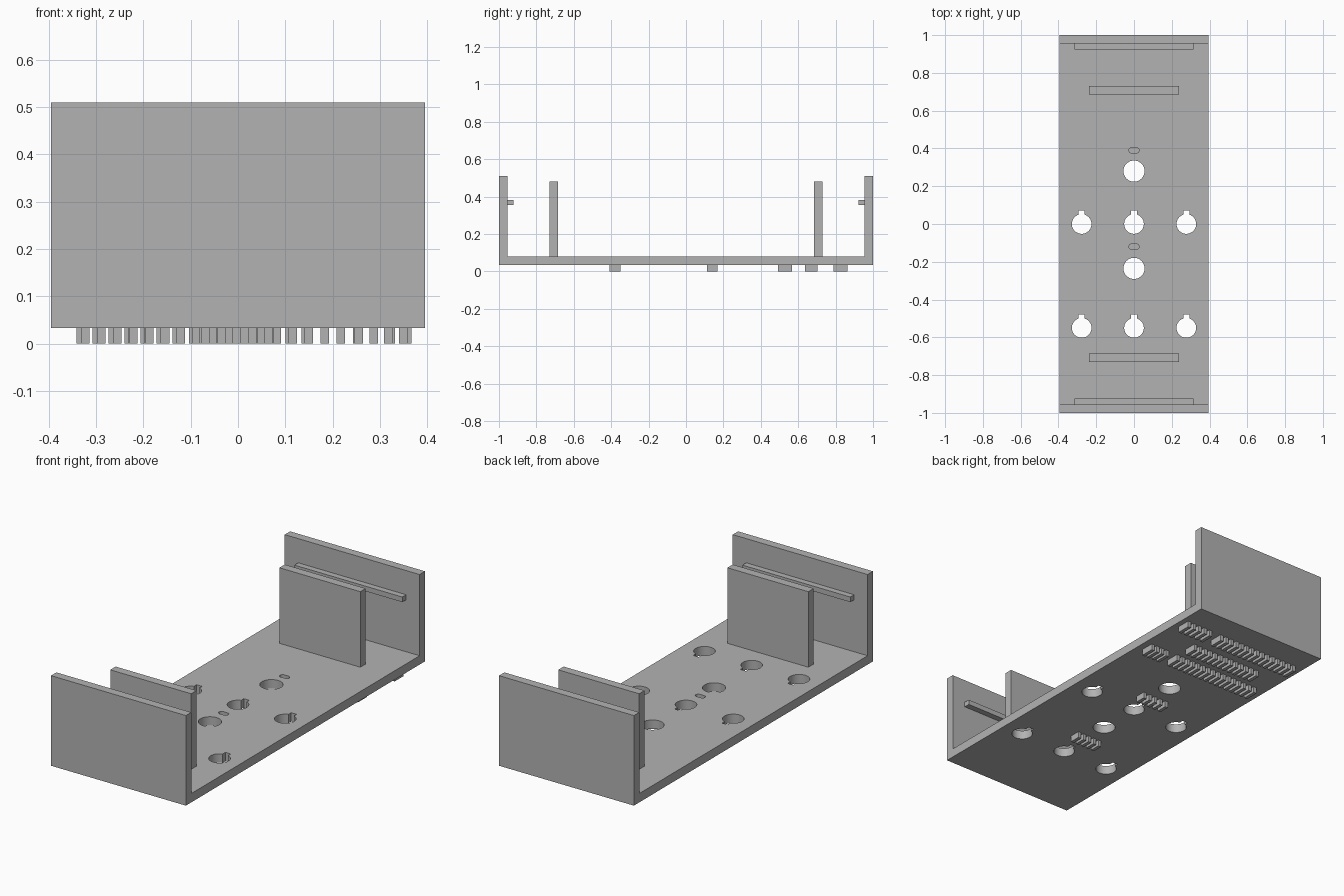
import bpy, bmesh, math

cube = bpy.data.objects.get("Cube")
if cube:
    bpy.data.objects.remove(cube, do_unlink=True)

grey = bpy.data.materials.new("plain grey")
grey.use_nodes = True
grey.diffuse_color = (0.45, 0.45, 0.45, 1)
grey.node_tree.nodes["Principled BSDF"].inputs["Base Color"].default_value = grey.diffuse_color

WIDTH, FLOOR, TOP = 0.395, 0.033, 0.08   # half width, floor underside and top


def finish(bm, name):
    bmesh.ops.recalc_face_normals(bm, faces=bm.faces)
    mesh = bpy.data.meshes.new(name)
    bm.to_mesh(mesh)
    bm.free()
    mesh.materials.append(grey)
    obj = bpy.data.objects.new(name, mesh)
    bpy.context.collection.objects.link(obj)
    return obj


def prism(bm, points, direction):
    """Close a loop of 3D points and extrude it along a vector."""
    face = bm.faces.new([bm.verts.new(p) for p in points])
    new = bmesh.ops.extrude_face_region(bm, geom=[face], use_keep_orig=True)["geom"]
    bmesh.ops.translate(bm, vec=direction, verts=[v for v in new if isinstance(v, bmesh.types.BMVert)])


def add_box(bm, x0, x1, y0, y1, z0, z1):
    prism(bm, [(x0, y0, z0), (x1, y0, z0), (x1, y1, z0), (x0, y1, z0)], (0, 0, z1 - z0))


def box(name, *bounds):
    bm = bmesh.new()
    add_box(bm, *bounds)
    return finish(bm, name)


def arc(cx, cy, r, start, end, steps):
    angles = [start + (end - start) * i / steps for i in range(steps + 1)]
    return [(cx + r * math.cos(a), cy + r * math.sin(a)) for a in angles]


def round_hole(x, y, r=0.056):
    return arc(x, y, r, 0, math.tau, 48)[:-1]


def keyed_hole(x, y, r=0.052, half_key=0.016, key_top=0.072):
    a = math.asin(half_key / r)
    outline = arc(x, y, r, math.pi / 2 + a, math.pi * 2.5 - a, 44)
    return outline + [(x + half_key, y + key_top), (x - half_key, y + key_top)]


def slot(x, y, half=0.012, r=0.015):
    return (arc(x + half, y, r, -math.pi / 2, math.pi / 2, 10)
            + arc(x - half, y, r, math.pi / 2, math.pi * 1.5, 10))


# Tray: floor with two end walls, from one U-shaped profile
bm = bmesh.new()
profile = [(-1, FLOOR), (1, FLOOR), (1, 0.51), (0.955, 0.51), (0.955, TOP),
           (-0.955, TOP), (-0.955, 0.51), (-1, 0.51)]
prism(bm, [(-WIDTH, y, z) for y, z in profile], (2 * WIDTH, 0, 0))
tray = finish(bm, "tray")

# Cutter: through holes and shallow slots
bm = bmesh.new()
holes = [round_hole(0, 0.28), round_hole(0, -0.235)]
holes += [keyed_hole(x, y) for x in (-0.277, 0, 0.277) for y in (0, -0.55)]
for outline in holes:
    prism(bm, [(x, y, 0) for x, y in outline], (0, 0, 0.15))
for y in (0.39, -0.12):
    prism(bm, [(px, py, TOP - 0.02) for px, py in slot(0, y)], (0, 0, 0.06))
cutter = finish(bm, "hole_cutter")
cutter.hide_render = True

cut = tray.modifiers.new("holes", "BOOLEAN")
cut.operation = "DIFFERENCE"
cut.solver = "EXACT"
cut.object = cutter
bpy.context.view_layer.objects.active = tray
tray.select_set(True)
bpy.ops.object.modifier_apply(modifier=cut.name)
bpy.data.objects.remove(cutter, do_unlink=True)
bpy.ops.object.shade_smooth_by_angle(angle=math.radians(30))

# Upright dividers and the ribs inside the end walls
for side, s in (("front", -1), ("back", 1)):
    y0, y1 = sorted((s * 0.685, s * 0.73))
    box(side + "_divider", -0.237, 0.237, y0, y1, TOP, 0.48)
    y0, y1 = sorted((s * 0.923, s * 0.955))
    box(side + "_rib", -0.316, 0.316, y0, y1, 0.355, 0.382)

# Rows of plain raised ridges under the floor: x start, x end, y centre, depth
rows = [(-0.35, 0.16, 0.825, 0.075), (0.2, 0.375, 0.825, 0.075),
        (-0.24, 0.2, 0.67, 0.068),
        (-0.34, 0.2, 0.53, 0.075), (0.24, 0.365, 0.53, 0.075),
        (-0.09, 0.085, 0.14, 0.058), (-0.085, 0.08, -0.38, 0.058)]
bm = bmesh.new()
for x0, x1, y, depth in rows:
    count = round((x1 - x0) / 0.034)
    step = (x1 - x0) / count
    for i in range(count):
        x = x0 + step * (i + 0.5)
        add_box(bm, x - 0.009, x + 0.009, y - depth / 2, y + depth / 2, 0, FLOOR)
finish(bm, "underside_ridges")
